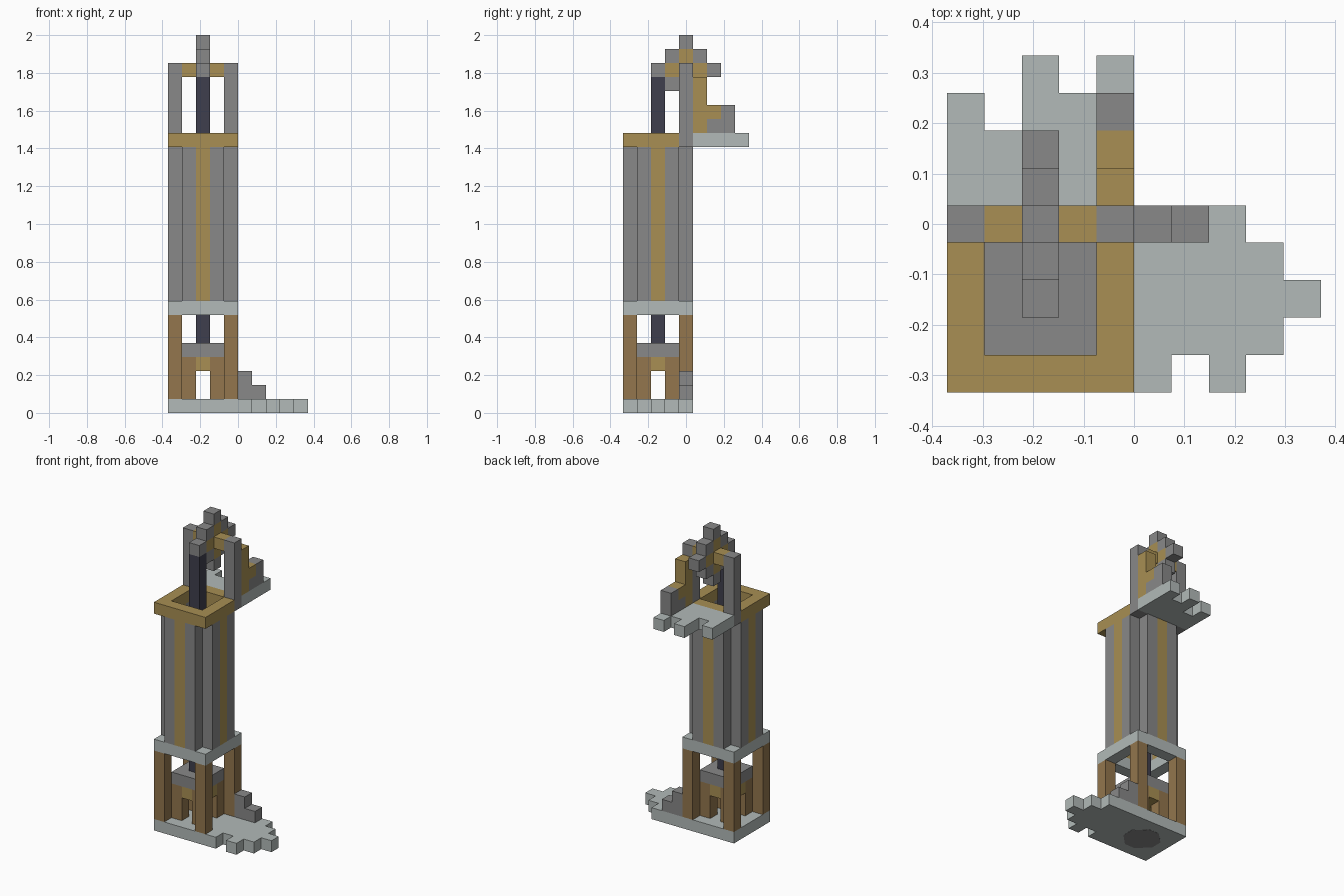
import bpy
import bmesh
from math import cos, sin, pi
from mathutils import Vector

cube = bpy.data.objects.get("Cube")
if cube:
    bpy.data.objects.remove(cube, do_unlink=True)

UNIT = 2 / 27
ORIGIN = Vector((-5, -4.5, 0))


def material(name, rgb):
    linear = [((c / 255 + 0.055) / 1.055) ** 2.4 for c in rgb] + [1]
    mat = bpy.data.materials.new(name)
    mat.use_nodes = True
    mat.diffuse_color = linear
    mat.node_tree.nodes["Principled BSDF"].inputs["Base Color"].default_value = linear
    return mat


pale = material("pale stone", (178, 186, 184))
grey = material("grey stone", (136, 136, 136))
gold = material("golden wood", (168, 143, 83))
brown = material("brown wood", (147, 118, 77))
dark = material("dark iron", (63, 62, 77))


def box(xs, ys, zs):
    """Grid cells in inclusive ranges; a single number means one layer."""
    spans = [(s, s) if isinstance(s, int) else s for s in (xs, ys, zs)]
    a, b, c = [range(lo, hi + 1) for lo, hi in spans]
    return {(i, j, k) for i in a for j in b for k in c}


def finish(name, mat, bm):
    mesh = bpy.data.meshes.new(name)
    bm.to_mesh(mesh)
    bm.free()
    mesh.materials.append(mat)
    obj = bpy.data.objects.new(name, mesh)
    bpy.context.collection.objects.link(obj)
    return obj


def blocks(name, mat, cells):
    """Turn a set of grid cells into one clean blocky shell."""
    bm = bmesh.new()
    for cell in cells:
        for axis in range(3):
            for side in (-1, 1):
                n = Vector((0, 0, 0))
                n[axis] = side
                if tuple(int(a + b) for a, b in zip(cell, n)) in cells:
                    continue
                u = Vector((0, 0, 0))
                u[(axis + 1) % 3] = 1
                v = n.cross(u)
                mid = Vector(cell) + Vector((0.5, 0.5, 0.5)) + n / 2 + ORIGIN
                ring = [(-1, -1), (1, -1), (1, 1), (-1, 1)]
                bm.faces.new([bm.verts.new((mid + (u * p + v * q) / 2) * UNIT) for p, q in ring])
    bmesh.ops.remove_doubles(bm, verts=bm.verts, dist=0.001)
    bmesh.ops.dissolve_limit(bm, angle_limit=0.01, verts=bm.verts, edges=bm.edges)
    return finish(name, mat, bm)


FULL, CORE = (0, 4), (1, 3)


def frame(k):
    return box(FULL, FULL, k) - box(CORE, CORE, k)


# Base slab with ragged side
base = box(FULL, FULL, 0)
for i, ys in enumerate([(0, 4), (1, 4), (0, 4), (1, 3), (2, 2)], start=5):
    base |= box(i, ys, 0)
blocks("base_slab", pale, base)
blocks("base_steps", grey, box(5, 4, (1, 2)) | box(6, 4, 1))

# Octagonal inlay on the underside of the base
bm = bmesh.new()
centre = (Vector((2.5, 2.5, 0)) + ORIGIN) * UNIT
reach = UNIT * 2.5 ** 0.5
turn = 0.32175
angles = [q * pi / 2 + s * turn for q in range(4) for s in (-1, 1)]
bm.faces.new([bm.verts.new(centre + Vector((cos(a) * reach, sin(a) * reach, 0.004))) for a in angles])
ext = bmesh.ops.extrude_face_region(bm, geom=bm.faces[:])
for v in [g for g in ext["geom"] if isinstance(g, bmesh.types.BMVert)]:
    v.co.z = -0.001
bmesh.ops.recalc_face_normals(bm, faces=bm.faces)
finish("base_inlay", grey, bm)

# Legs, inner posts and piston
for side, i in (("right", 0), ("left", 4)):
    for end, j in (("front", 0), ("back", 4)):
        blocks(f"{end}_{side}_leg", brown, box(i, j, (1, 6)))
for side, i in (("right", 1), ("left", 3)):
    for end, j in (("front", 1), ("back", 3)):
        blocks(f"{end}_{side}_inner_post", brown, box(i, j, (1, 3)))
blocks("piston_brace", gold, box(CORE, 2, 3) | box(2, CORE, 3))
blocks("piston_plate", grey, box(CORE, CORE, 4))
blocks("piston_rod", dark, box(2, 2, (5, 23)))

# Hollow shaft with notched corners and a stripe down each side
blocks("shaft_collar", pale, frame(7))
walls, stripes = set(), set()
for i, j, k in frame(8):
    if i in FULL and j in FULL:
        continue
    (stripes if 2 in (i, j) else walls).update(box(i, j, (8, 18)))
blocks("shaft_walls", grey, walls)
blocks("shaft_stripes", gold, stripes)

# Top rim and wheel posts
posts = box(0, 4, (19, 24)) | box(4, 4, (19, 24))
blocks("shaft_rim", gold, frame(19) - posts)
blocks("wheel_posts", grey, posts)

# Wheel, its spokes and axle
rim, spokes = set(), box(CORE, 4, 24)
for i, j, k in box(2, (2, 6), (22, 26)):
    distance = abs(j - 4) + abs(k - 24)
    if distance == 2:
        rim.add((i, j, k))
    elif distance == 1:
        spokes.add((i, j, k))
blocks("wheel_rim", grey, rim)
blocks("wheel_spokes_and_axle", gold, spokes)

# Upper ledge with ragged back and its buttress
ledge = set()
for i, last in enumerate([7, 6, 8, 7, 8]):
    ledge |= box(i, (5, last), 19)
blocks("upper_ledge", pale, ledge)
blocks("buttress_wood", gold, box(4, 5, (20, 23)) | box(4, 6, 21))
blocks("buttress_stone", grey, box(4, 6, 20) | box(4, 7, (20, 21)))
